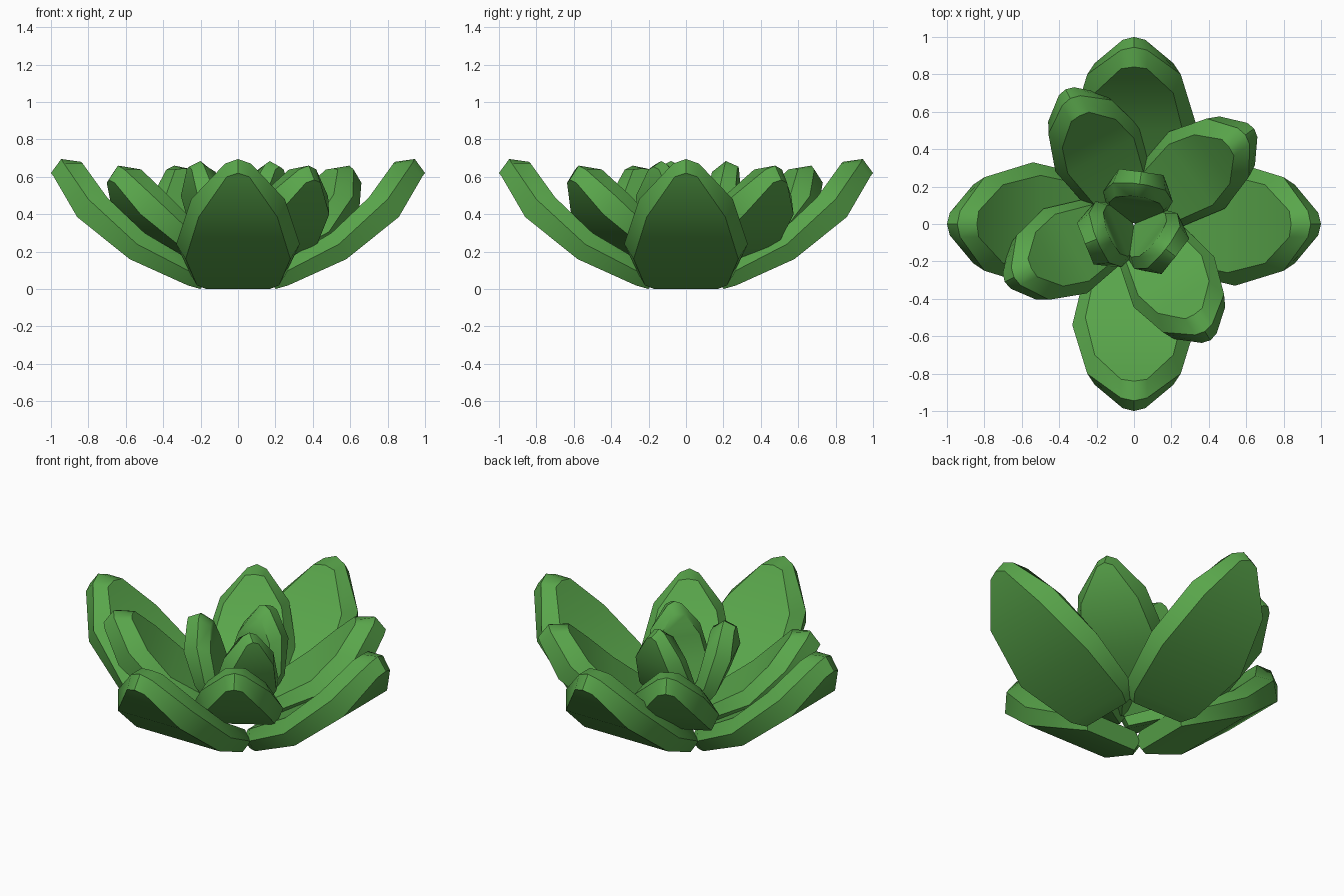
import bpy
import bmesh
from math import radians
from mathutils import Matrix, Vector

cube = bpy.data.objects.get("Cube")
if cube:
    bpy.data.objects.remove(cube, do_unlink=True)

green = bpy.data.materials.new("leaf_green")
green.use_nodes = True
colour = (0.10, 0.38, 0.07, 1)
green.diffuse_color = colour
green.node_tree.nodes["Principled BSDF"].inputs["Base Color"].default_value = colour

# Leaf rails as (radius, height, half width), running from base to tip
OUTER = [(.20, 0, .17), (.27, .02, .22), (.58, .16, .28), (.86, .385, .21),
         (.985, .60, .06), (1, .62, 0)]
RIDGE = [(.17, .05, .19), (.25, .09, .26), (.54, .24, .33), (.80, .48, .25),
         (.93, .67, .07), (.945, .695, 0)]
INNER = [(.17, .10, .15), (.22, .135, .20), (.50, .30, .26), (.70, .49, .21),
         (.83, .67, .07), (.84, .68, 0)]


def make_leaf(name, matrix, thickness=1):
    """Loft a thick curved leaf with a six-sided section."""
    bm = bmesh.new()
    rings = []
    for outer, ridge, inner in zip(OUTER, RIDGE, INNER):
        ring = []
        for (r, z, w), side in ((outer, -1), (outer, 1), (ridge, 1),
                                (inner, 1), (inner, -1), (ridge, -1)):
            ring.append(bm.verts.new((outer[0] + (r - outer[0]) * thickness, side * w,
                                      outer[1] + (z - outer[1]) * thickness)))
        rings.append(ring)
    for low, high in zip(rings, rings[1:]):
        for i in range(6):
            j = (i + 1) % 6
            bm.faces.new((low[i], low[j], high[j], high[i]))
    bm.faces.new(rings[0])
    bmesh.ops.remove_doubles(bm, verts=bm.verts[:], dist=0.0005)
    bm.transform(matrix)
    bmesh.ops.recalc_face_normals(bm, faces=bm.faces[:])
    mesh = bpy.data.meshes.new(name)
    bm.to_mesh(mesh)
    bm.free()
    mesh.materials.append(green)
    leaf = bpy.data.objects.new(name, mesh)
    bpy.context.collection.objects.link(leaf)
    bpy.ops.object.select_all(action="DESELECT")
    leaf.select_set(True)
    bpy.context.view_layer.objects.active = leaf
    bpy.ops.object.shade_smooth_by_angle(angle=radians(35))


def turn(angle):
    return Matrix.Rotation(radians(angle), 4, "Z")


# Outer whorl: four large leaves in a cross
for k in range(4):
    make_leaf(f"outer_leaf_{k + 1}", turn(90 * k))

# Middle whorl: four smaller leaves, raised and turned
middle = Matrix.Translation((-.005, .04, .10))
for k, (angle, length) in enumerate(((36, .80), (118, .77), (207, .77), (302, .78))):
    size = Matrix.Diagonal((length, .77, .78, 1))
    make_leaf(f"middle_leaf_{k + 1}", middle @ turn(angle) @ size, 1.3)

# Inner whorl: three steep little leaves closing the heart
steep = (Matrix.Translation((.065, 0, .12)) @ Matrix.Rotation(radians(-30), 4, "Y")
         @ Matrix.Scale(.57, 4) @ Matrix.Translation(Vector((-.20, 0, 0))))
for k in range(3):
    make_leaf(f"inner_leaf_{k + 1}", turn(82 + 120 * k) @ steep, 1.4)
